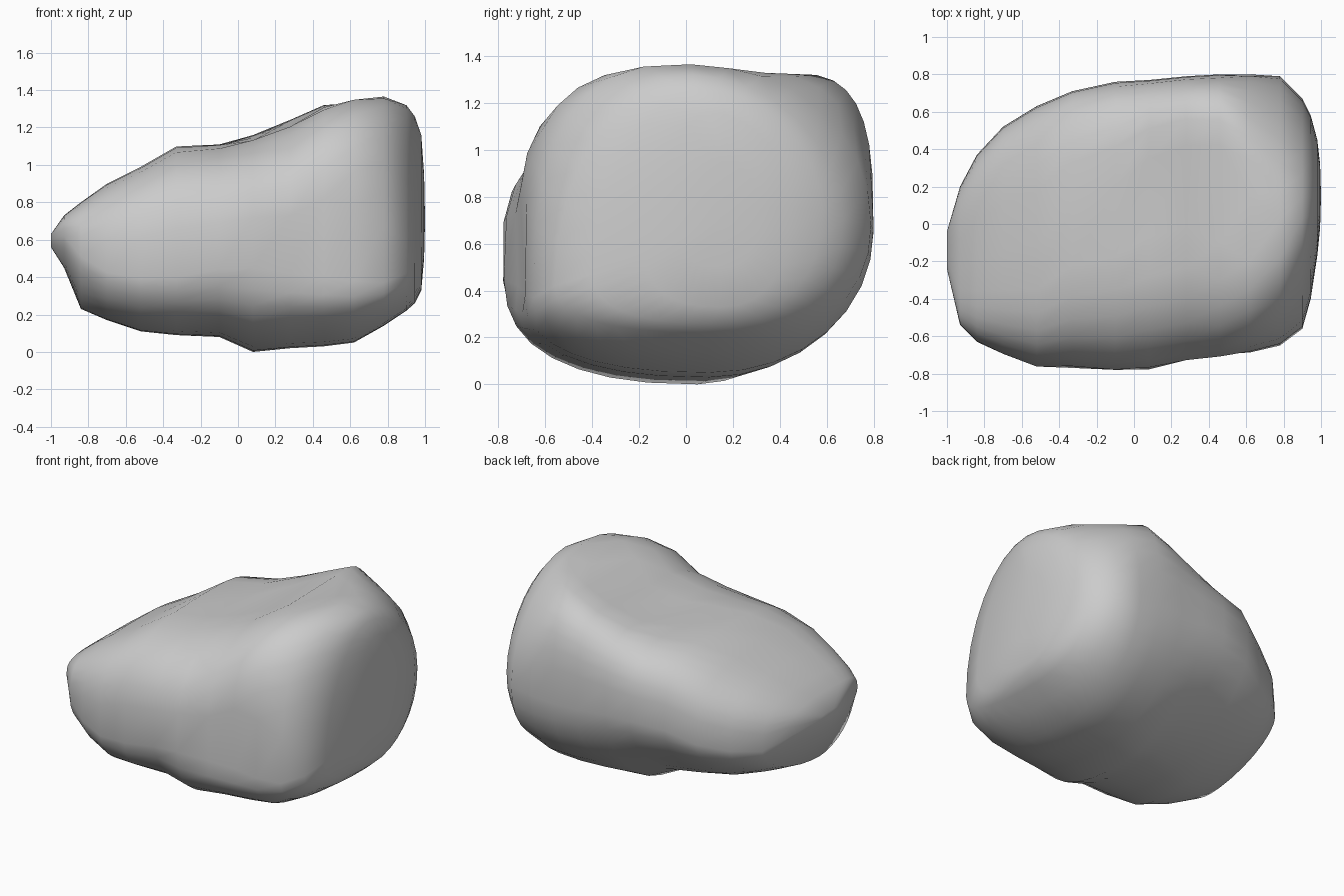
import bpy
import bmesh
from math import sin, cos, pi, exp
from mathutils import Vector

default_cube = bpy.data.objects.get("Cube")
if default_cube:
    bpy.data.objects.remove(default_cube, do_unlink=True)


def make_material(name, colour):
    material = bpy.data.materials.new(name)
    material.use_nodes = True
    material.diffuse_color = colour
    material.node_tree.nodes["Principled BSDF"].inputs["Base Color"].default_value = colour
    return material


# Cross-sections along the length: x, then the (y, z) of the
# front, top, back and bottom extremes of the boulder
SECTIONS = [
    (-1.0, (-.24, .6), (-.15, .63), (-.04, .6), (-.15, .56)),
    (-.93, (-.54, .62), (-.25, .73), (.2, .56), (-.2, .45)),
    (-.84, (-.63, .51), (-.2, .8), (.37, .5), (-.25, .23)),
    (-.7, (-.7, .42), (-.15, .9), (.52, .52), (-.25, .17)),
    (-.52, (-.77, .39), (-.1, .99), (.63, .56), (-.2, .11)),
    (-.33, (-.77, .4), (.1, 1.1), (.71, .64), (-.1, .09)),
    (-.1, (-.79, .44), (.2, 1.12), (.76, .66), (0, .08)),
    (.08, (-.78, .45), (.35, 1.17), (.77, .66), (.05, 0)),
    (.28, (-.75, .42), (.42, 1.25), (.79, .65), (.1, .02)),
    (.46, (-.72, .4), (.42, 1.33), (.8, .65), (.1, .03)),
    (.62, (-.69, .38), (.15, 1.36), (.8, .66), (.1, .05)),
    (.78, (-.65, .37), (.02, 1.37), (.79, .68), (.1, .14)),
    (.9, (-.56, .42), (.03, 1.32), (.67, .7), (.1, .22)),
    (.945, (-.4, .47), (.05, 1.26), (.58, .74), (.1, .26)),
    (.98, (-.17, .55), (.1, 1.16), (.45, .76), (.15, .33)),
    (.995, (-.02, .62), (.15, .95), (.32, .75), (.15, .5)),
]
STEPS = 8

# Hollows on the top and front: centre, radius, push
DENTS = [
    (Vector((.14, .12, 1.18)), .25, Vector((0, 0, -.06))),
    (Vector((.5, .17, 1.32)), .2, Vector((0, 0, -.06))),
    (Vector((.38, -.73, .52)), .16, Vector((0, .07, 0))),
    (Vector((-.1, -.78, .3)), .12, Vector((0, .04, 0))),
    (Vector((-.62, -.75, .3)), .12, Vector((0, .03, .02))),
]


def corner(side, pole, roundness):
    """Superellipse arc from a side extreme to a top or bottom extreme."""
    power = 2 / roundness
    arc = []
    for i in range(STEPS + 1):
        angle = pi / 2 * i / STEPS
        across = max(cos(angle), 0) ** power
        up = sin(angle) ** power
        arc.append((pole[0] + (side[0] - pole[0]) * across,
                    side[1] + (pole[1] - side[1]) * up))
    return arc


def outline(x, front, top, back, bottom):
    # The front shoulder is squarest near its middle; edges soften at the ends
    shoulder = max(4.4 - 6 * abs(x - .5), 3.3 if x < .5 else 1.7)
    rear_rim = max(3.4 - 3.5 * max(x - .4, 0), 1.9)
    rear_belly = 1.7 + .6 * max(x, 0)
    front_belly = 2.4 + .6 * min(x, 0)
    loop = corner(front, top, shoulder)[:-1]
    loop += corner(back, top, rear_rim)[:0:-1]
    loop += corner(back, bottom, rear_belly)[:-1]
    loop += corner(front, bottom, front_belly)[:0:-1]
    return loop


def weather(point):
    for centre, radius, push in DENTS:
        distance = (point - centre).length / radius
        point = point + push * exp(-distance * distance)
    return point


# Loft the boulder through its sections
bm = bmesh.new()
rings = []
for section in SECTIONS:
    rings.append([bm.verts.new(weather(Vector((section[0], y, z))))
                  for y, z in outline(*section)])
count = len(rings[0])
for near, far in zip(rings, rings[1:]):
    for i in range(count):
        j = (i + 1) % count
        bm.faces.new((near[i], near[j], far[j], far[i]))

# Close both ends with a fan
for ring, bulge in ((rings[0], 0), (rings[-1], .005)):
    middle = sum((v.co for v in ring), Vector()) / count
    tip = bm.verts.new(middle + Vector((bulge, 0, 0)))
    for i in range(count):
        bm.faces.new((ring[i], ring[(i + 1) % count], tip))

bmesh.ops.recalc_face_normals(bm, faces=bm.faces)
for face in bm.faces:
    face.smooth = True
mesh = bpy.data.meshes.new("boulder")
bm.to_mesh(mesh)
bm.free()
mesh.materials.append(make_material("stone_grey", (.6, .6, .6, 1)))
boulder = bpy.data.objects.new("boulder", mesh)
bpy.context.collection.objects.link(boulder)
